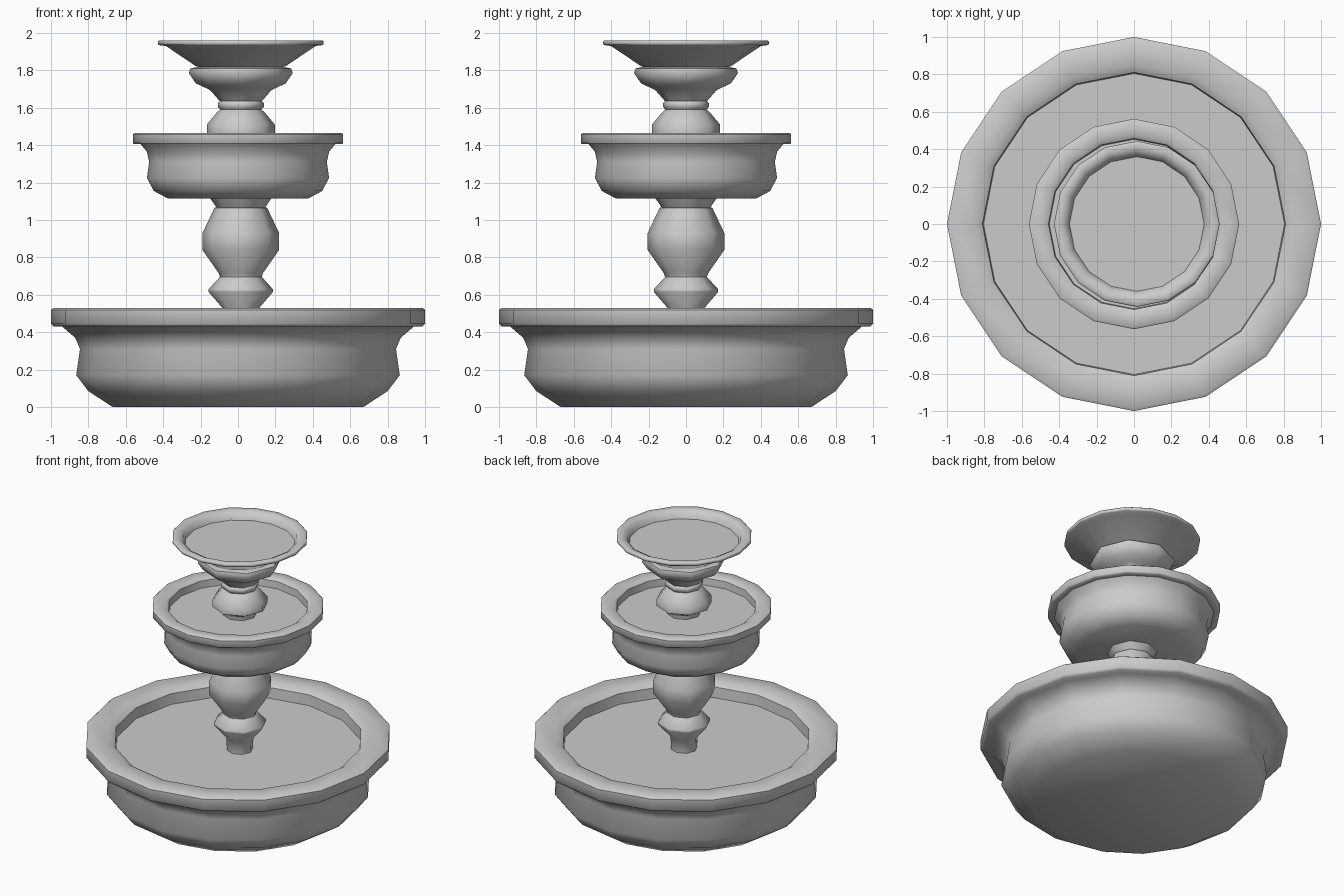
import bpy, bmesh, math


def lathe(name, profile, sides, cx=0.0, angle=50):
    """Revolve (radius, z) points around a vertical axis; cap both ends."""
    bm = bmesh.new()
    rings = []
    for r, z in profile:
        rings.append([bm.verts.new((cx + r * math.cos(math.tau * i / sides),
                                    r * math.sin(math.tau * i / sides), z))
                      for i in range(sides)])
    for lo, hi in zip(rings, rings[1:]):
        for i in range(sides):
            j = (i + 1) % sides
            bm.faces.new((lo[i], lo[j], hi[j], hi[i]))
    bm.faces.new(rings[0][::-1])
    bm.faces.new(rings[-1])
    bmesh.ops.recalc_face_normals(bm, faces=bm.faces)
    mesh = bpy.data.meshes.new(name)
    bm.to_mesh(mesh)
    bm.free()
    ob = bpy.data.objects.new(name, mesh)
    bpy.context.collection.objects.link(ob)
    bpy.ops.object.select_all(action='DESELECT')
    ob.select_set(True)
    bpy.context.view_layer.objects.active = ob
    bpy.ops.object.shade_smooth_by_angle(angle=math.radians(angle))
    return ob


# Large basin: curved side, thick rim, flat water floor
lathe("lower_basin", [
    (0.67, 0.0), (0.80, 0.085), (0.865, 0.17), (0.845, 0.31), (0.87, 0.37),
    (0.94, 0.43), (0.985, 0.43), (1.0, 0.445), (1.0, 0.52), (0.985, 0.53),
    (0.85, 0.53), (0.81, 0.505), (0.805, 0.43)], 16)

# Lower baluster column
lathe("lower_column", [
    (0.085, 0.43), (0.09, 0.52), (0.172, 0.615), (0.172, 0.63), (0.112, 0.695),
    (0.118, 0.715), (0.205, 0.84), (0.205, 0.93), (0.148, 1.05), (0.142, 1.065),
    (0.13, 1.067), (0.165, 1.118)], 8, 0.015)

# Middle basin, a smaller version of the lower one
lathe("middle_basin", [
    (0.375, 1.115), (0.45, 1.155), (0.487, 1.225), (0.475, 1.31), (0.487, 1.365),
    (0.52, 1.405), (0.555, 1.405), (0.562, 1.412), (0.562, 1.458), (0.553, 1.465),
    (0.48, 1.465), (0.457, 1.45), (0.453, 1.40)], 16)

# Upper baluster column with the wide collar below the top dish
lathe("upper_column", [
    (0.11, 1.40), (0.115, 1.43), (0.182, 1.465), (0.182, 1.51), (0.128, 1.575),
    (0.11, 1.59), (0.123, 1.605), (0.123, 1.625), (0.112, 1.635), (0.125, 1.65),
    (0.16, 1.69), (0.175, 1.70), (0.24, 1.73), (0.278, 1.785), (0.27, 1.81),
    (0.22, 1.82)], 8, 0.015)

# Top dish
lathe("top_dish", [
    (0.20, 1.812), (0.24, 1.822), (0.40, 1.93), (0.437, 1.935), (0.443, 1.94),
    (0.443, 1.955), (0.437, 1.96), (0.405, 1.96), (0.375, 1.945),
    (0.36, 1.905)], 16, 0.015)
